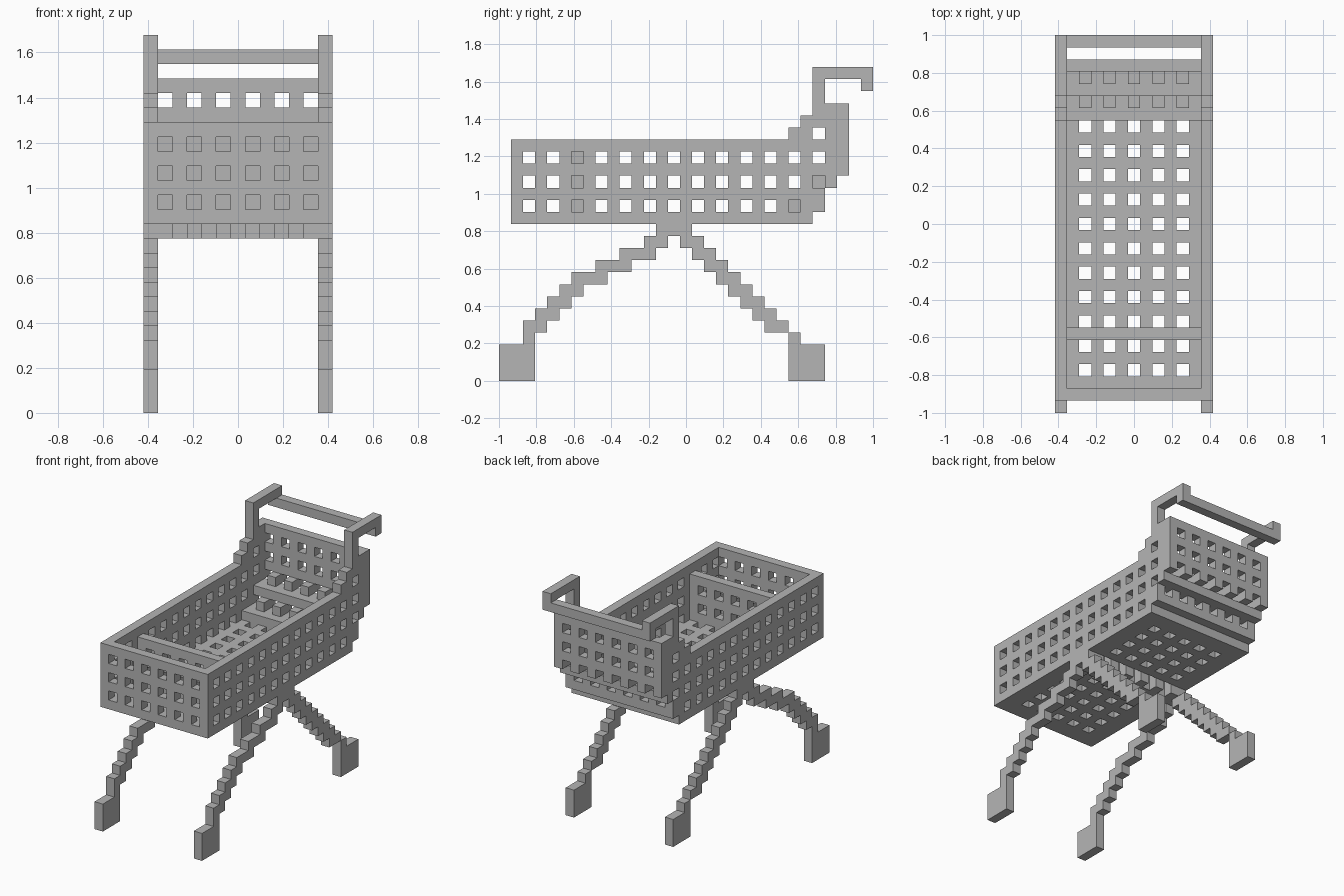
import bpy
import bmesh
from mathutils import Vector

default = bpy.data.objects.get("Cube")
if default:
    bpy.data.objects.remove(default)

# The cart sits on a block lattice: 13 wide, 31 long, 26 tall
NX, NY = 13, 31
U = 2 / NY
LAST = NX - 1
parts = {}


def box(x, y, z):
    """Blocks in inclusive (first, last) ranges."""
    return {(i, j, k) for i in range(x[0], x[1] + 1)
            for j in range(y[0], y[1] + 1) for k in range(z[0], z[1] + 1)}


def both_sides(name, profile):
    """Make a left and a right part from a set of (y, z) blocks."""
    parts["right_" + name] = {(0, j, k) for j, k in profile}
    parts["left_" + name] = {(LAST, j, k) for j, k in profile}


def rect(y, z):
    return {(j, k) for i, j, k in box((0, 0), y, z)}


def odd(n):
    return n % 2 == 1


# Basket sides: stepped outline pierced by a regular grid of holes
side = rect((1, 25), (13, 19)) | rect((26, 26), (14, 22)) | rect((27, 27), (16, 22))
side |= rect((28, 28), (17, 22)) | rect((24, 25), (20, 20)) | rect((25, 25), (21, 21))
side = {(j, k) for j, k in side
        if odd(j) or odd(k) or j == 28 or k == 22
        or (k == 20 and j < 26) or (k == 14 and j == 26)}
both_sides("basket_side", side)

# Front and back panels
inner = (1, LAST - 1)
parts["front_panel"] = {c for c in box(inner, (1, 1), (13, 19))
                        if not (odd(c[0]) and c[2] in (14, 16, 18))}
parts["back_panel"] = {c for c in box(inner, (28, 28), (17, 22))
                       if not (odd(c[0]) and odd(c[2]))}

# Divider inside the basket
parts["divider"] = {c for c in box(inner, (6, 6), (14, 18))
                    if odd(c[0]) or not odd(c[2])}

# Floor and the cross beam under it share the same holes
def pierced(cells):
    return {c for c in cells if odd(c[0]) or not odd(c[1])
            or c[0] in (0, LAST) or c[1] > 23}

parts["floor"] = pierced(box(inner, (2, 25), (13, 13)))
parts["cross_beam"] = pierced(box((0, LAST), (13, 15), (12, 12)))

# Rear steps rising to the back panel, with a row of teeth on each
parts["lower_step"] = box(inner, (24, 26), (14, 14))
parts["upper_step"] = box(inner, (26, 27), (16, 16))
for name, y, z in (("lower_teeth", 25, 15), ("upper_teeth", 27, 17)):
    parts[name] = {c for c in box(inner, (y, min(y + 1, 27)), (z, z)) if not odd(c[0])}

# Handle: hooked arms and a cross bar
both_sides("handle_arm", rect((26, 26), (23, 25)) | rect((27, 30), (25, 25)) | {(30, 24)})
parts["handle_bar"] = box(inner, (30, 30), (24, 24))

# Legs: stepped columns given as first row and last row, from front to back
front_rows = ((3, 4), (4, 5), (5, 6), (6, 7), (7, 8), (8, 8), (8, 9),
              (9, 9), (9, 10), (10, 10), (10, 11), (11, 11))
front_leg = set()
for step, rows in enumerate(front_rows):
    front_leg |= rect((2 + step, 2 + step), rows)
both_sides("front_leg", front_leg)

rear_leg = {(15, 11), (23, 4), (24, 3)}
for j in range(16, 23):
    rear_leg |= rect((j, j), (26 - j, 27 - j))
both_sides("rear_leg", rear_leg)

# Square wheels
both_sides("front_wheel", rect((0, 2), (0, 2)))
both_sides("rear_wheel", rect((24, 26), (0, 2)))

# Material
grey = bpy.data.materials.new("light_grey")
grey.use_nodes = True
colour = (0.46, 0.46, 0.46, 1)
grey.diffuse_color = colour
grey.node_tree.nodes["Principled BSDF"].inputs["Base Color"].default_value = colour

# Turn each part into a mesh, leaving out faces hidden by neighbours
solid = set().union(*parts.values())
for name, cells in parts.items():
    bm = bmesh.new()
    for cell in sorted(cells):
        centre = Vector(cell) + Vector((0.5 - NX / 2, 0.5 - NY / 2, 0.5))
        for axis in range(3):
            for sign in (-1, 1):
                n = Vector((0, 0, 0))
                n[axis] = sign
                if tuple(int(a + b) for a, b in zip(cell, n)) in solid:
                    continue
                a = Vector((0, 0, 0))
                a[(axis + 1) % 3] = 1
                b = n.cross(a)
                corners = (-a - b, a - b, a + b, b - a)
                bm.faces.new([bm.verts.new((centre + (n + c) / 2) * U) for c in corners])
    bmesh.ops.remove_doubles(bm, verts=bm.verts, dist=U / 100)
    mesh = bpy.data.meshes.new(name)
    bm.to_mesh(mesh)
    bm.free()
    mesh.materials.append(grey)
    bpy.context.collection.objects.link(bpy.data.objects.new(name, mesh))
